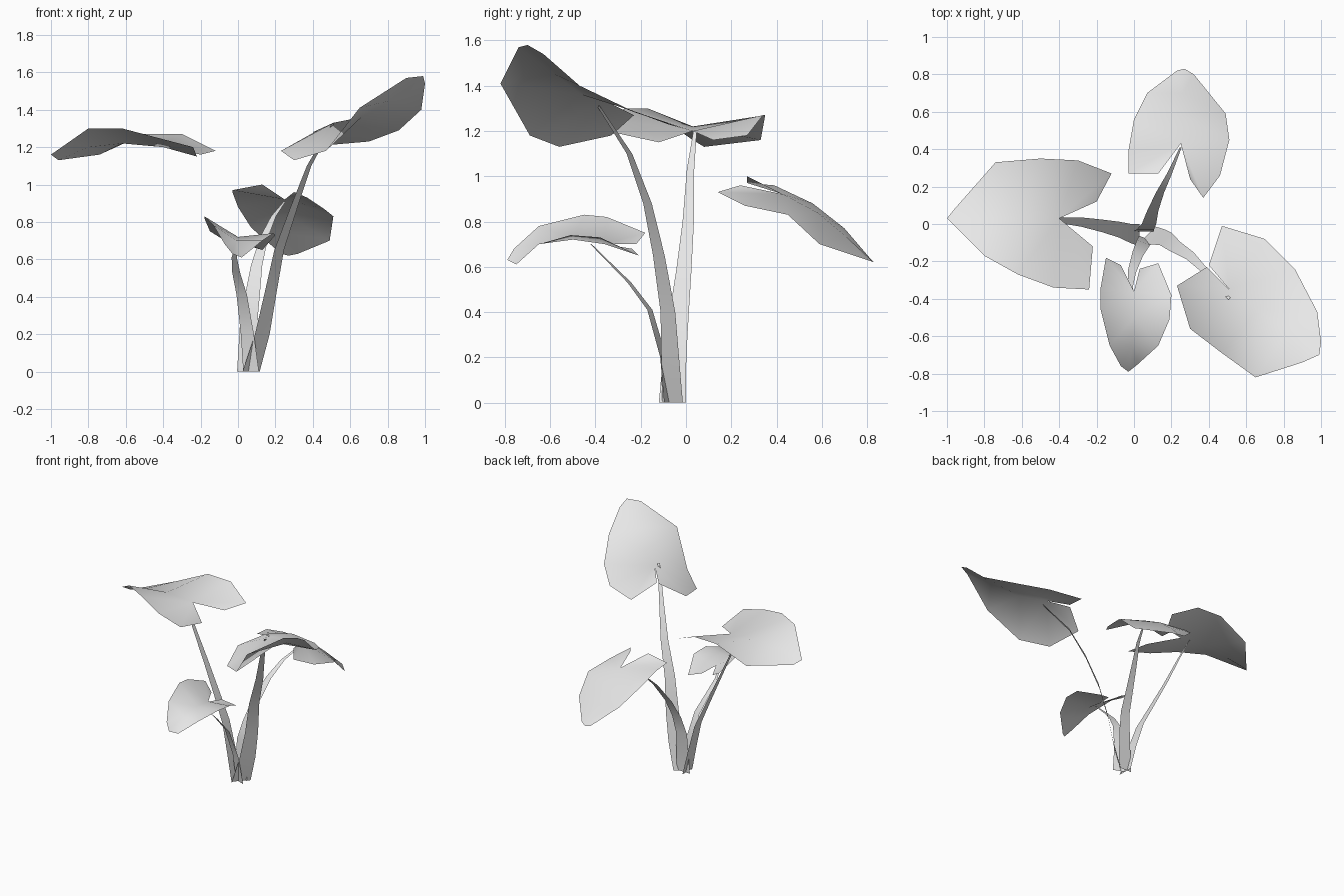
import bpy
import bmesh
from mathutils import Vector

default_cube = bpy.data.objects.get("Cube")
if default_cube:
    bpy.data.objects.remove(default_cube, do_unlink=True)


def make_material(name, colour):
    material = bpy.data.materials.new(name)
    material.use_nodes = True
    material.diffuse_color = colour
    shader = next(node for node in material.node_tree.nodes if node.type == "BSDF_PRINCIPLED")
    shader.inputs["Base Color"].default_value = colour
    return material


pale_grey = make_material("pale grey", (0.8, 0.8, 0.8, 1))


def finish(name, bm):
    mesh = bpy.data.meshes.new(name)
    bm.to_mesh(mesh)
    bm.free()
    mesh.materials.append(pale_grey)
    mesh.shade_smooth()
    part = bpy.data.objects.new(name, mesh)
    bpy.context.collection.objects.link(part)
    return part


def make_leaf(name, midrib, first_edge, second_edge):
    """Heart-shaped blade: both lobes fan around the notch, then follow the midrib to the tip."""
    bm = bmesh.new()
    rib = [bm.verts.new(point) for point in midrib]
    tip = len(rib) - 1
    for edge in (first_edge, second_edge):
        rim = [bm.verts.new(point) for point in edge] + [rib[tip]]
        partner = [rib[min(max(i - 2, 0), tip - 1)] for i in range(len(edge))] + [rib[tip]]
        for i in range(len(edge)):
            corners = [rim[i], rim[i + 1], partner[i + 1], partner[i]]
            bm.faces.new(list(dict.fromkeys(corners)))
    bmesh.ops.triangulate(bm, faces=bm.faces[:])
    # Upper side of the blade faces up
    for face in bm.faces:
        face.normal_update()
        if face.normal.z < 0:
            face.normal_flip()
    return finish(name, bm)


def make_stem(name, path, across, base_width, tip_width):
    """Flat ribbon that narrows from the ground to the leaf."""
    bm = bmesh.new()
    across = Vector(across).normalized()
    rows = []
    for i, point in enumerate(path):
        t = i / (len(path) - 1)
        half = across * (base_width + (tip_width - base_width) * t) / 2
        rows.append([bm.verts.new(Vector(point) + side * half) for side in (-1, 1)])
    for low, high in zip(rows, rows[1:]):
        bm.faces.new((low[0], low[1], high[1], high[0]))
    return finish(name, bm)


# Leaves
make_leaf(
    "right_leaf",
    midrib=[(-.4, .03, 1.2), (-.62, .03, 1.22), (-.8, .03, 1.2), (-1, .03, 1.16)],
    first_edge=[(-.2, .12, 1.16), (-.12, .27, 1.18), (-.3, .34, 1.27),
                (-.5, .35, 1.27), (-.74, .33, 1.16), (-.96, .08, 1.13)],
    second_edge=[(-.22, -.12, 1.15), (-.24, -.35, 1.2), (-.43, -.34, 1.25),
                 (-.62, -.27, 1.3), (-.8, -.17, 1.3), (-.9, -.07, 1.23)],
)
make_leaf(
    "back_leaf",
    midrib=[(.25, .43, .92), (.25, .58, .84), (.26, .7, .74), (.27, .83, .62)],
    first_edge=[(.13, .27, 1), (-.03, .27, .97), (-.03, .39, .96),
                (0, .56, .88), (.07, .7, .77), (.23, .82, .63)],
    second_edge=[(.3, .24, .96), (.37, .14, .93), (.46, .26, .87),
                 (.51, .45, .83), (.49, .59, .7), (.32, .8, .63)],
)
make_leaf(
    "left_leaf",
    midrib=[(.51, -.35, 1.33), (.66, -.46, 1.36), (.82, -.58, 1.45), (.99, -.7, 1.58)],
    first_edge=[(.39, -.23, 1.27), (.23, -.33, 1.18), (.3, -.56, 1.13),
                (.47, -.69, 1.18), (.65, -.82, 1.41), (.9, -.74, 1.57)],
    second_edge=[(.4, -.22, 1.28), (.47, -.01, 1.21), (.7, -.08, 1.23),
                 (.86, -.24, 1.29), (.98, -.47, 1.4), (1, -.63, 1.54)],
)
make_leaf(
    "front_leaf",
    midrib=[(0, -.36, .7), (0, -.5, .72), (-.01, -.65, .7), (-.03, -.79, .63)],
    first_edge=[(-.07, -.22, .7), (-.15, -.18, .75), (-.18, -.35, .82),
                (-.18, -.45, .83), (-.13, -.65, .78), (-.07, -.76, .68)],
    second_edge=[(.03, -.24, .68), (.13, -.21, .65), (.2, -.38, .73),
                 (.19, -.51, .74), (.13, -.65, .7), (.02, -.75, .61)],
)

# Stems
make_stem(
    "right_stem",
    [(.03, -.06, 0), (-.02, -.05, .2), (-.08, -.03, .4), (-.17, -.01, .58),
     (-.28, .01, .8), (-.39, .02, 1.03), (-.47, .04, 1.2)],
    across=(0, 1, 0), base_width=.12, tip_width=.015,
)
make_stem(
    "back_stem",
    [(.05, -.04, 0), (.06, -.03, .3), (.08, 0, .43), (.1, .07, .57),
     (.14, .17, .72), (.19, .27, .83), (.25, .41, .91)],
    across=(1, 0, 0), base_width=.11, tip_width=.01,
)
make_stem(
    "left_stem",
    [(.07, -.06, 0), (.13, -.07, .2), (.17, -.08, .4), (.22, -.12, .65),
     (.3, -.17, .88), (.38, -.25, 1.1), (.51, -.4, 1.33)],
    across=(1, 1, 0), base_width=.13, tip_width=.015,
)
make_stem(
    "front_stem",
    [(.07, -.08, 0), (.05, -.1, .2), (.02, -.16, .41), (-.01, -.25, .53),
     (-.02, -.33, .61), (0, -.42, .7)],
    across=(1, -.4, 0), base_width=.09, tip_width=.015,
)
